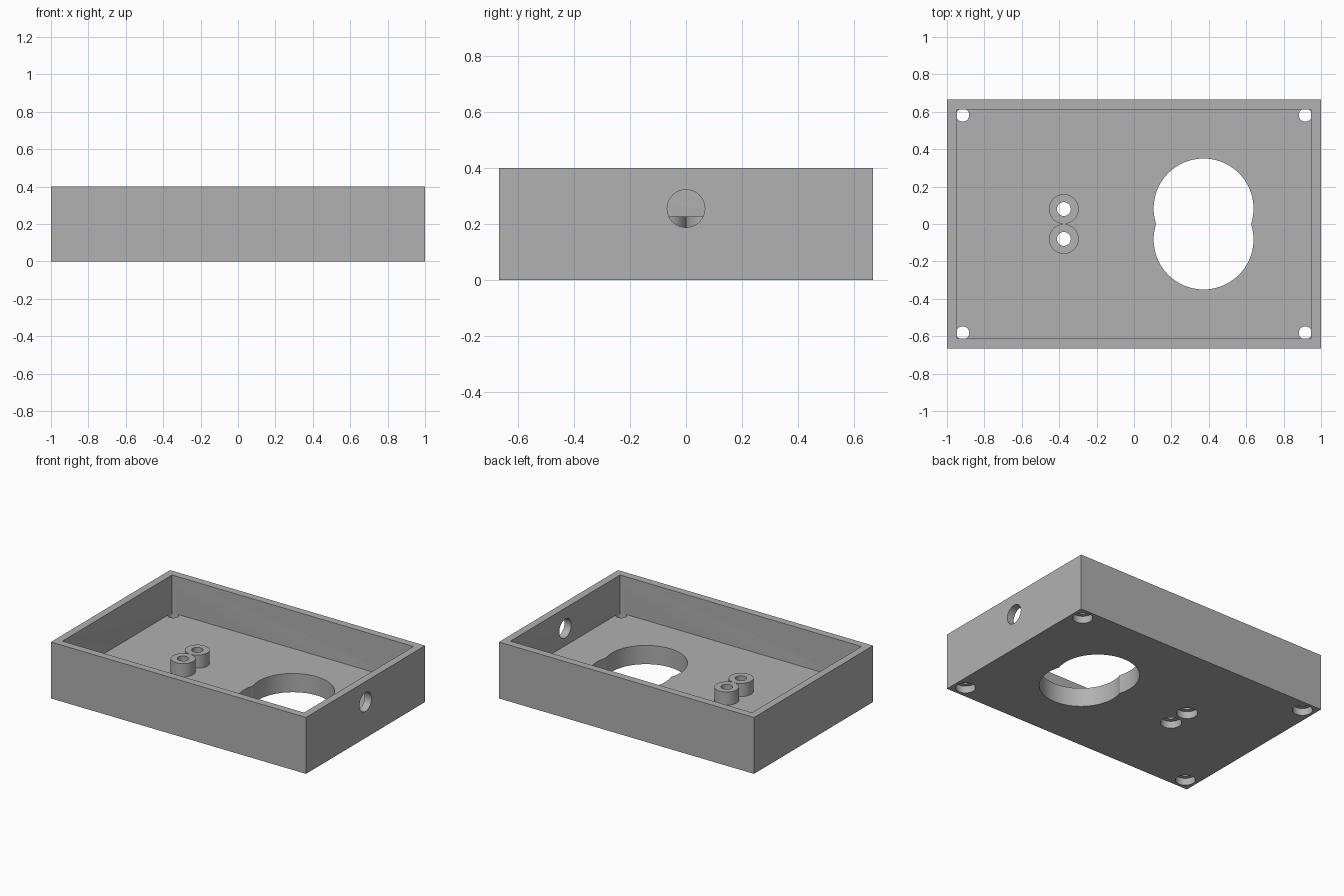
import bpy
from math import pi

cube = bpy.data.objects.get("Cube")
if cube:
    bpy.data.objects.remove(cube, do_unlink=True)

grey = bpy.data.materials.new("plain_grey")
grey.use_nodes = True
colour = (0.44, 0.44, 0.44, 1)
grey.diffuse_color = colour
grey.node_tree.nodes["Principled BSDF"].inputs["Base Color"].default_value = colour

WIDTH, DEPTH, HEIGHT = 2.0, 1.333, 0.4
WALL, FLOOR = 0.053, 0.133
POST_TOP = 0.226


def box(name, size, z0):
    bpy.ops.mesh.primitive_cube_add(size=1, location=(0, 0, z0 + size[2] / 2))
    ob = bpy.context.object
    ob.name = name
    ob.scale = size
    bpy.ops.object.transform_apply(location=True, rotation=True, scale=True)
    ob.data.materials.append(grey)
    return ob


def rod(name, x, y, r, z0, z1, sides=64):
    bpy.ops.mesh.primitive_cylinder_add(
        vertices=sides, radius=r, depth=z1 - z0, location=(x, y, (z0 + z1) / 2))
    ob = bpy.context.object
    ob.name = name
    ob.data.materials.append(grey)
    return ob


def combine(target, tool, operation):
    mod = target.modifiers.new(tool.name, "BOOLEAN")
    mod.object, mod.operation, mod.solver = tool, operation, "EXACT"
    bpy.context.view_layer.objects.active = target
    bpy.ops.object.modifier_apply(modifier=mod.name)
    bpy.data.objects.remove(tool, do_unlink=True)


# Open tray
tray = box("enclosure_tray", (WIDTH, DEPTH, HEIGHT), 0)
cavity = box("cavity", (WIDTH - 2 * WALL, DEPTH - 2 * WALL, HEIGHT), FLOOR)
combine(tray, cavity, "DIFFERENCE")

# Pair of screw posts on the floor
for side in (-1, 1):
    post = rod("screw_post", -0.375, side * 0.08, 0.0795, FLOOR - 0.02, POST_TOP)
    combine(tray, post, "UNION")

# Large opening made of two overlapping circles
for side in (-1, 1):
    opening = rod("floor_opening", 0.372, side * 0.083, 0.267, -0.1, FLOOR + 0.1, 96)
    combine(tray, opening, "DIFFERENCE")

# Screw holes with wide recesses underneath, in the posts and the corners
screws = [(-0.375, s * 0.08, 0.037, 0.068, POST_TOP + 0.05) for s in (-1, 1)]
screws += [(sx * 0.916, sy * 0.582, 0.035, 0.064, FLOOR + 0.002)
           for sx in (-1, 1) for sy in (-1, 1)]
for x, y, r, head, top in screws:
    combine(tray, rod("screw_hole", x, y, r, -0.1, top, 48), "DIFFERENCE")
    combine(tray, rod("head_recess", x, y, head, -0.1, 0.05, 48), "DIFFERENCE")

# Cable hole through the left end wall
cable = rod("cable_hole", 0, 0, 0.067, -0.1, 0.1)
cable.location = (WIDTH / 2 - WALL / 2, 0, 0.255)
cable.rotation_euler = (0, pi / 2, 0)
bpy.context.view_layer.update()
combine(tray, cable, "DIFFERENCE")

# Smooth the round walls, keep the edges crisp
bpy.ops.object.select_all(action="DESELECT")
tray.select_set(True)
bpy.context.view_layer.objects.active = tray
bpy.ops.object.shade_smooth_by_angle(angle=pi / 6)
